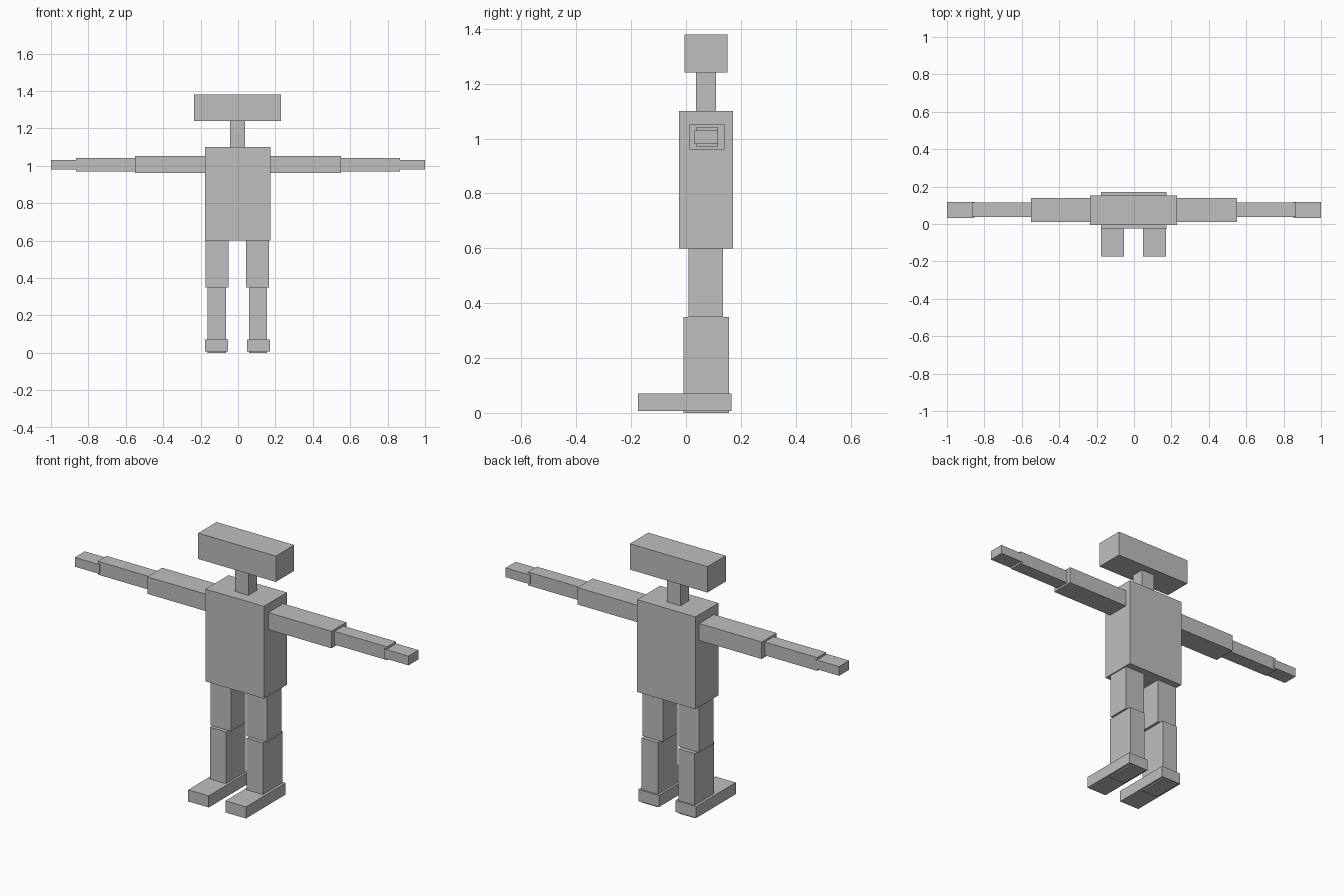
import bpy

if "Cube" in bpy.data.objects:
    bpy.data.objects.remove(bpy.data.objects["Cube"])

grey = bpy.data.materials.new("plain grey")
grey.diffuse_color = (0.52, 0.52, 0.52, 1)
grey.use_nodes = True
grey.node_tree.nodes["Principled BSDF"].inputs["Base Color"].default_value = grey.diffuse_color


def box(name, x, y, z):
    """Axis-aligned box from (min, max) ranges."""
    bpy.ops.mesh.primitive_cube_add(size=1, location=[sum(r) / 2 for r in (x, y, z)])
    ob = bpy.context.object
    ob.name = name
    ob.scale = [r[1] - r[0] for r in (x, y, z)]
    bpy.ops.object.transform_apply(location=False, rotation=False, scale=True)
    ob.data.materials.append(grey)


def pair(name, x, y, z, centre=0.0):
    """Matching boxes on both sides of a centre line."""
    box("right_" + name, (centre + x[0], centre + x[1]), y, z)
    box("left_" + name, (centre - x[1], centre - x[0]), y, z)


# Head, neck and torso
box("head", (-0.235, 0.23), (-0.005, 0.152), (1.24, 1.38))
box("neck", (-0.043, 0.037), (0.036, 0.109), (1.1, 1.24))
box("torso", (-0.177, 0.173), (-0.025, 0.172), (0.6, 1.1))

# Outstretched arms
pair("upper_arm", (0.172, 0.552), (0.012, 0.14), (0.96, 1.052))
pair("forearm", (0.552, 0.867), (0.038, 0.114), (0.97, 1.042))
pair("hand", (0.853, 1.0), (0.031, 0.117), (0.98, 1.03))

# Legs, set about a slightly offset centre line
c = -0.003
pair("thigh", (0.047, 0.17), (0.01, 0.135), (0.35, 0.6), c)
pair("shin", (0.062, 0.159), (-0.01, 0.157), (0.0, 0.35), c)
pair("foot", (0.05, 0.173), (-0.175, 0.165), (0.007, 0.07), c)
